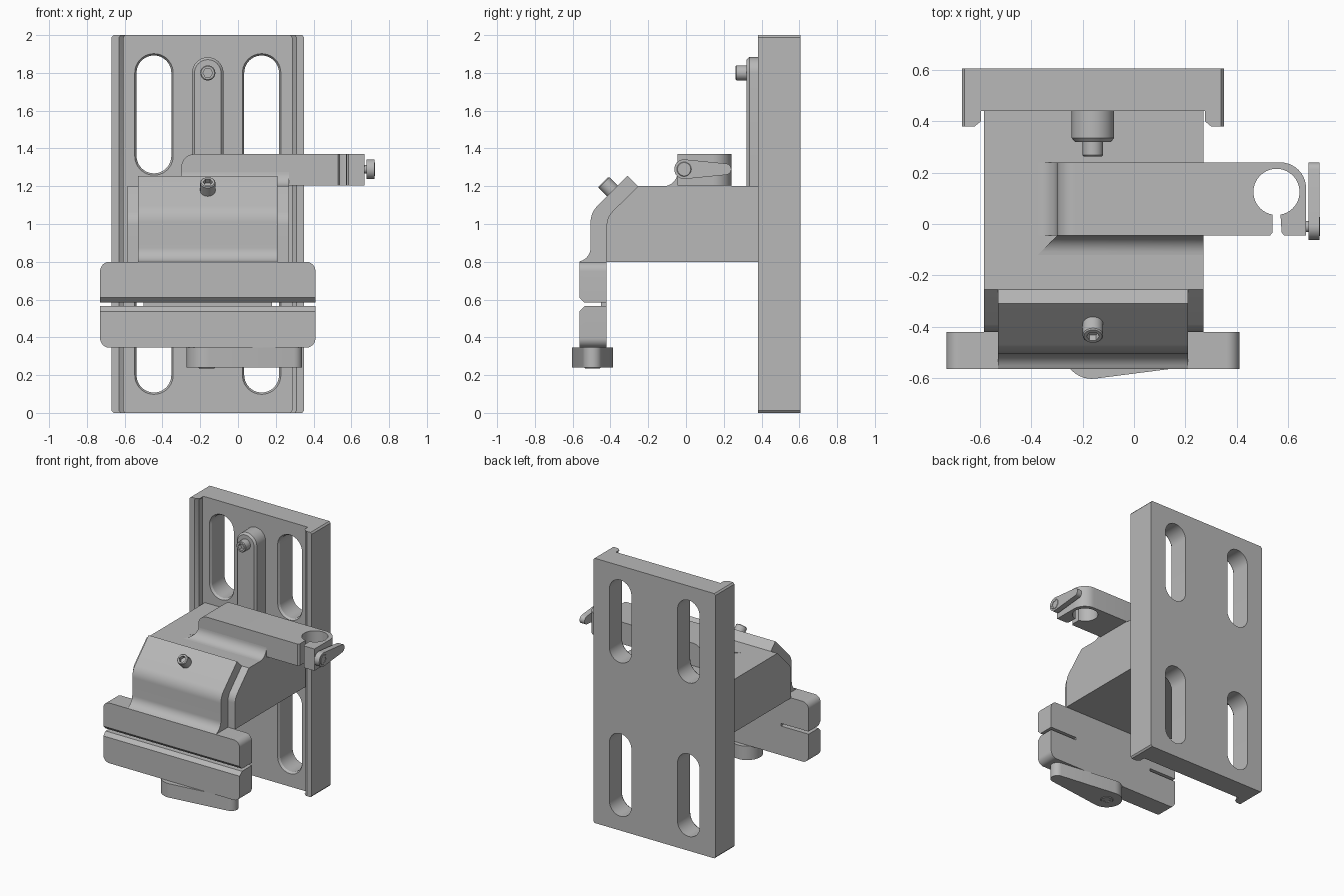
import bpy, bmesh
from math import cos, sin, radians, acos, pi, degrees
from mathutils import Matrix, Vector

cube = bpy.data.objects.get("Cube")
if cube:
    bpy.data.objects.remove(cube, do_unlink=True)

grey = bpy.data.materials.new("machined_grey")
grey.use_nodes = True
GREY = (0.48, 0.48, 0.48, 1)
grey.diffuse_color = GREY
grey.node_tree.nodes["Principled BSDF"].inputs["Base Color"].default_value = GREY

MID = -0.16  # x of the plate's centre line


def loft(name, loops, matrix=None):
    """Skin a row of matching closed loops and cap both ends."""
    bm = bmesh.new()
    rings = [[bm.verts.new(p) for p in loop] for loop in loops]
    n = len(rings[0])
    for a, b in zip(rings, rings[1:]):
        for i in range(n):
            j = (i + 1) % n
            bm.faces.new((a[i], a[j], b[j], b[i]))
    bm.faces.new(rings[0])
    bm.faces.new(rings[-1])
    bmesh.ops.recalc_face_normals(bm, faces=bm.faces)
    if matrix:
        bm.transform(matrix)
    mesh = bpy.data.meshes.new(name)
    bm.to_mesh(mesh)
    bm.free()
    mesh.materials.append(grey)
    obj = bpy.data.objects.new(name, mesh)
    bpy.context.collection.objects.link(obj)
    return obj


def prism(name, pts, axis, lo, hi):
    place = {"x": lambda p, t: (t, p[0], p[1]),
             "y": lambda p, t: (p[0], t, p[1]),
             "z": lambda p, t: (p[0], p[1], t)}[axis]
    return loft(name, [[place(p, t) for p in pts] for t in (lo, hi)])


def arc(cx, cy, r, a0, a1, n=10):
    angles = [radians(a0 + (a1 - a0) * i / n) for i in range(n + 1)]
    return [(cx + r * cos(a), cy + r * sin(a)) for a in angles]


def stadium(cx, z0, z1, r, y):
    pts = arc(cx, z1, r, 0, 180, 20) + arc(cx, z0, r, 180, 360, 20)
    return [(x, y, z) for x, z in pts]


def frame(origin, direction):
    """Matrix taking local +z to the given direction."""
    turn = Vector(direction).to_track_quat("Z", "Y").to_matrix().to_4x4()
    return Matrix.Translation(origin) @ turn


def socket_screw(name, origin, direction, r, h, depth=0.03):
    n, c = 36, r * 0.12
    turns = [2 * pi * i / n for i in range(n)]

    def ring(rad, z):
        return [(rad * cos(a), rad * sin(a), z) for a in turns]

    def hexagon(flat, z):
        rad = [flat / cos(a % (pi / 3) - pi / 6) for a in turns]
        return [(q * cos(a), q * sin(a), z) for q, a in zip(rad, turns)]
    return loft(name, [ring(r, 0), ring(r, h - c), ring(r - c, h),
                       hexagon(r * 0.55, h), hexagon(r * 0.55, h - depth)],
                frame(origin, direction))


def lever_outline(r1, r2, length):
    b = degrees(acos((r1 - r2) / length))
    return arc(0, 0, r1, b, 360 - b, 24) + arc(length, 0, r2, -b, b, 12)


# Back plate with two lipped rails
half = [(0.51, 0.605), (0.51, 0.38), (0.47, 0.38), (0.445, 0.40), (0.445, 0.44)]
section = half + [(-x, y) for x, y in reversed(half)]
plate = loft("back_plate", [[(MID + x * s, y, z) for x, y in section]
                            for z, s in ((0, 0.98), (0.012, 1), (1.988, 1), (2, 0.98))])

# Four long slots with a chamfered front rim
for x in (MID - 0.285, MID + 0.285):
    for low, high in ((0.2, 0.64), (1.36, 1.8)):
        cutter = loft("slot_cutter", [stadium(x, low, high, r, y) for y, r in
                                      ((0.42, 0.115), (0.455, 0.092), (0.7, 0.092))])
        cutter.hide_render = True
        cut = plate.modifiers.new("slot", "BOOLEAN")
        cut.operation, cut.object, cut.solver = "DIFFERENCE", cutter, "EXACT"
        bpy.context.view_layer.objects.active = plate
        bpy.ops.object.modifier_apply(modifier=cut.name)
        bpy.data.objects.remove(cutter, do_unlink=True)

# Upright rib and its screw
loft("upright_rib", [stadium(MID, 1.0, 1.8, r, y) for y, r in
                     ((0.44, 0.083), (0.335, 0.083), (0.32, 0.07))])
socket_screw("rib_screw", (MID, 0.33, 1.8), (0, -1, 0), 0.04, 0.067)

# Main bracket body
prism("bracket_body", [(0.44, 0.8), (0.44, 1.2), (-0.255, 1.2)]
      + arc(-0.32, 0.994, 0.1, 135, 180) + [(-0.42, 0.8)], "x", -0.585, 0.27)

# Front cover, curving over the body and flaring onto the jaw
prism("front_cover", [(-0.42, 0.8), (-0.42, 0.99), (-0.38, 1.05), (-0.255, 1.2), (-0.31, 1.255)]
      + arc(-0.385, 1.01, 0.12, 135, 180) + arc(-0.58, 0.875, 0.075, 0, -75)
      + [(-0.565, 0.8)], "x", -0.53, 0.21)
socket_screw("cover_screw", (MID, -0.39, 1.175), (0, -1, 1), 0.04, 0.067)


# Pair of clamp jaws, joined by a thin web
def jaw(name, gap, end):
    s = 1 if end > gap else -1
    corner = arc(0.52, end - s * 0.05, 0.05, 0, 90 * s)

    def loop(y, z):
        side = [(0.57, z)] + corner
        pts = side + [(-x, h) for x, h in reversed(side)]
        return [(MID + x, y, h) for x, h in pts]
    loft(name, [loop(-0.565, gap + s * 0.027), loop(-0.538, gap), loop(-0.42, gap)])


jaw("upper_jaw", 0.585, 0.8)
jaw("lower_jaw", 0.565, 0.345)
prism("jaw_web", [(-0.45, 0.56), (-0.42, 0.56), (-0.42, 0.59), (-0.45, 0.59)], "x", -0.5, 0.18)

# Jaw clamping lever underneath
prism("jaw_lever", [(x - 0.165, y - 0.495) for x, y in lever_outline(0.108, 0.05, 0.455)],
      "z", 0.24, 0.345)
socket_screw("jaw_lever_screw", (-0.165, -0.495, 0.25), (0, 0, -1), 0.045, 0.015, 0.012)

# Side arm root, blended into the top of the body
FRONT, BACK, TOP, BASE = -0.045, 0.24, 1.37, 1.2
prism("arm_root", arc(-0.375, BASE + 0.075, 0.075, -90, 0) + arc(-0.23, TOP - 0.07, 0.07, 180, 90)
      + [(0.27, TOP), (0.27, BASE)], "y", FRONT, BACK)
fillet = arc(FRONT - 0.075, BASE + 0.075, 0.075, -90, 0) + [(FRONT, BASE)]
loft("arm_fillet", [[(y - FRONT - 0.3, y, z) for y, z in fillet],
                    [(0.27, y, z) for y, z in fillet]])

# Split ring clamp at the end of the arm
prism("arm_clamp", [(0.27, FRONT), (0.53, FRONT), (0.54, FRONT + 0.012)]
      + arc(0.555, 0.125, 0.09, 260, -80, 40)
      + [(0.575, FRONT + 0.012), (0.585, FRONT), (0.67, FRONT)]
      + arc(0.57, BACK - 0.1, 0.1, 0, 90) + [(0.27, BACK)], "z", 1.205, TOP)

# Arm clamping lever on its pin
prism("arm_lever", [(x - 0.01, y + 1.29) for x, y in lever_outline(0.052, 0.03, 0.22)],
      "x", 0.68, 0.722)
prism("arm_lever_pin", arc(-0.01, 1.29, 0.022, 0, 345, 23), "x", 0.64, 0.69)
socket_screw("arm_lever_screw", (0.71, -0.01, 1.29), (1, 0, 0), 0.04, 0.015, 0.012)

# Smooth the round surfaces, keep the edges sharp
bpy.ops.object.select_all(action="DESELECT")
for obj in bpy.context.collection.objects:
    if obj.type == "MESH" and grey.name in obj.data.materials:
        obj.select_set(True)
        bpy.context.view_layer.objects.active = obj
bpy.ops.object.shade_smooth_by_angle(angle=radians(30))
